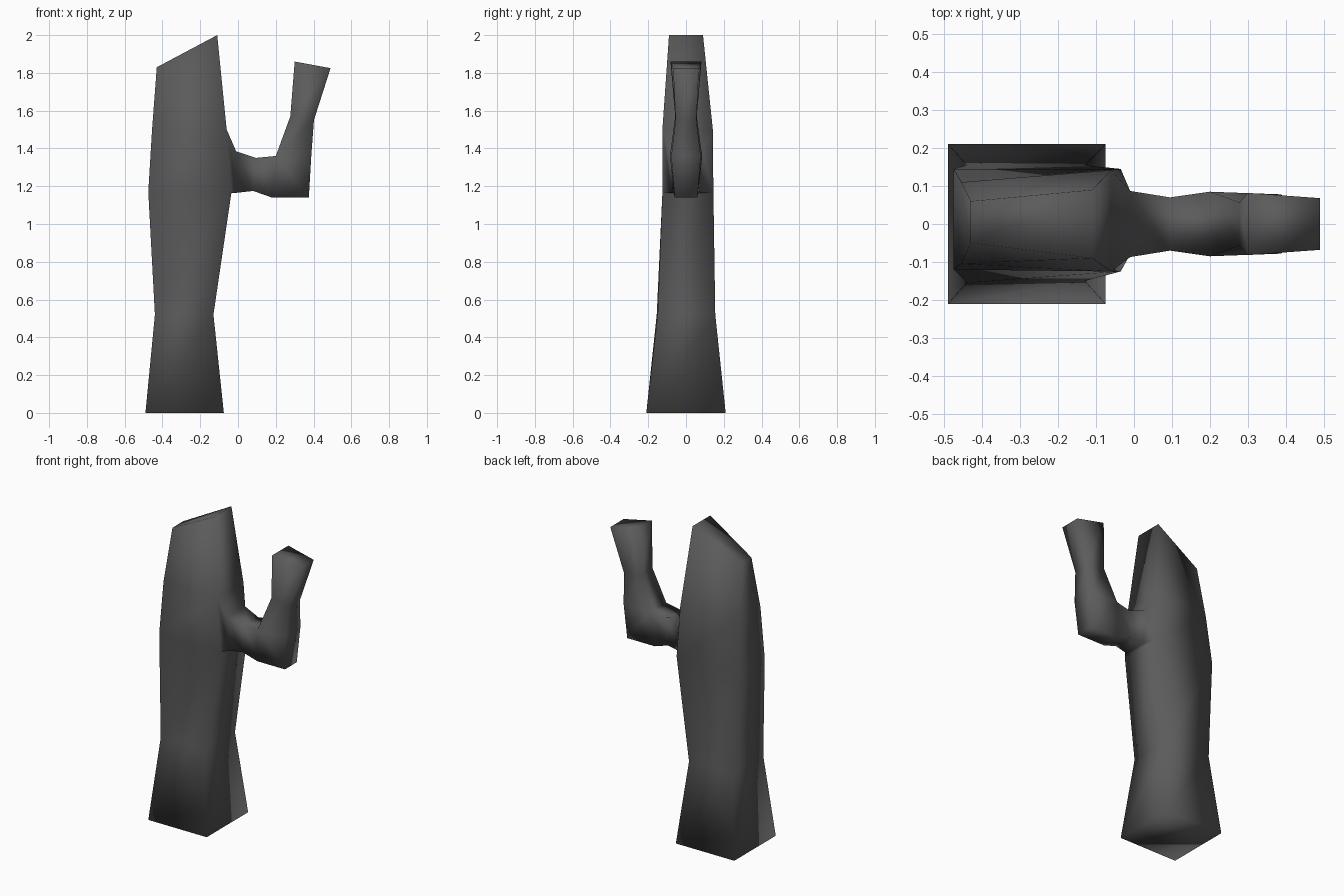
import bpy, bmesh

if "Cube" in bpy.data.objects:
    bpy.data.objects.remove(bpy.data.objects["Cube"])

bark = bpy.data.materials.new("dark grey bark")
bark.diffuse_color = (0.105, 0.105, 0.105, 1)
bark.use_nodes = True
bark.node_tree.nodes["Principled BSDF"].inputs["Base Color"].default_value = bark.diffuse_color

bm = bmesh.new()


def loft(rings, skip=None):
    """Join four-cornered rings with quads; skip = (segment, side) left open."""
    for i, (a, b) in enumerate(zip(rings, rings[1:])):
        for k in range(4):
            if (i, k) == skip:
                continue
            n = (k + 1) % 4
            face = []
            for v in (a[k], a[n], b[n], b[k]):
                if v not in face:
                    face.append(v)
            if len(face) > 2:
                bm.faces.new(face)


# trunk rings: left (x, z, front y, back y), right (x, z, front y, back y)
trunk = []
for l, r in [
    ((-0.49, 0, -0.21, 0.21), (-0.075, 0, -0.21, 0.21)),
    ((-0.44, 0.52, -0.155, 0.155), (-0.13, 0.52, -0.15, 0.155)),
    ((-0.475, 1.17, -0.12, 0.145), (-0.035, 1.165, -0.125, 0.145)),
    ((-0.455, 1.5, -0.105, 0.11), (-0.06, 1.5, -0.125, 0.142)),
    ((-0.43, 1.83, -0.05, 0.06), (-0.11, 2.0, -0.09, 0.09)),
]:
    trunk.append([bm.verts.new(c) for c in (
        (l[0], l[2], l[1]), (r[0], r[2], r[1]), (r[0], r[3], r[1]), (l[0], l[3], l[1]))])
loft(trunk, skip=(2, 1))
bm.faces.new(trunk[0])
bm.faces.new(trunk[-1])


# branch: pairs of edges across y, grown out of the open trunk side
def edge(x, z, w):
    return [bm.verts.new((x, -w, z)), bm.verts.new((x, w, z))]


elbow_top = edge(0.2, 1.36, 0.085)
pairs = [
    (trunk[2][1:3], trunk[3][1:3]),
    (edge(-0.01, 1.165, 0.08), edge(-0.01, 1.385, 0.087)),
    (edge(0.08, 1.175, 0.068), edge(0.095, 1.35, 0.07)),
    (edge(0.18, 1.14, 0.06), elbow_top),
    (edge(0.375, 1.14, 0.06), elbow_top),
    (edge(0.388, 1.36, 0.078), elbow_top),
    (edge(0.402, 1.55, 0.055), edge(0.277, 1.57, 0.057)),
    (edge(0.49, 1.825, 0.068), edge(0.30, 1.86, 0.082)),
]
branch = [[lo[0], lo[1], up[1], up[0]] for lo, up in pairs]
loft(branch)
bm.faces.new(branch[-1])

bmesh.ops.recalc_face_normals(bm, faces=bm.faces)
for f in bm.faces:
    f.smooth = True
mesh = bpy.data.meshes.new("tree_trunk_with_branch")
bm.to_mesh(mesh)
bm.free()
mesh.materials.append(bark)
obj = bpy.data.objects.new("tree_trunk_with_branch", mesh)
bpy.context.collection.objects.link(obj)
